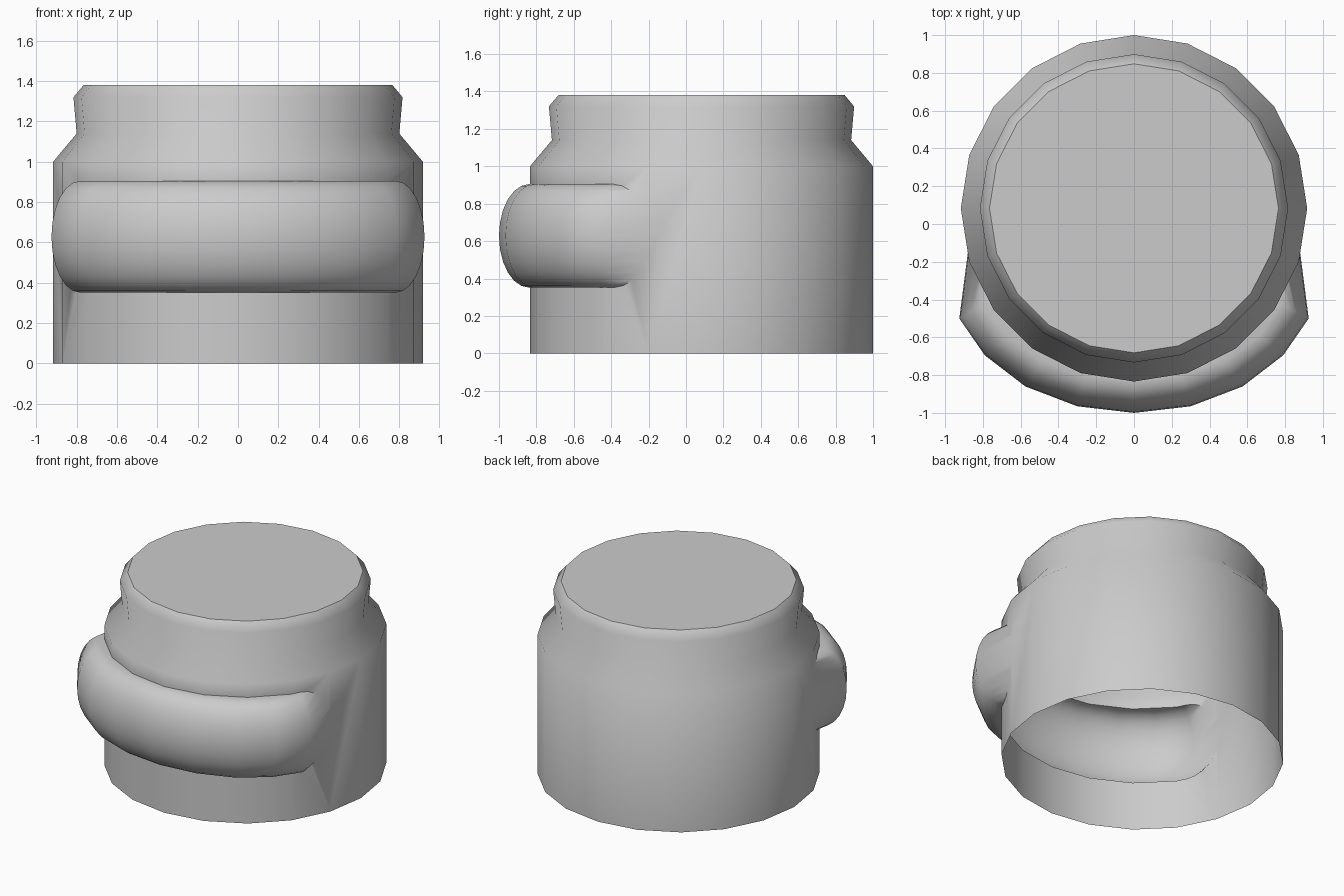
import bpy, bmesh, math

if "Cube" in bpy.data.objects:
    bpy.data.objects.remove(bpy.data.objects["Cube"])

SIDES = 20
CENTER_Y = 0.083


def loft(name, rings):
    """Skin a stack of closed rings and cap both ends."""
    bm = bmesh.new()
    rows = [[bm.verts.new(p) for p in ring] for ring in rings]
    n = len(rows[0])
    for a, b in zip(rows, rows[1:]):
        for i in range(n):
            j = (i + 1) % n
            bm.faces.new((a[i], a[j], b[j], b[i]))
    bm.faces.new(rows[0][::-1])
    bm.faces.new(rows[-1])
    bmesh.ops.recalc_face_normals(bm, faces=bm.faces)
    mesh = bpy.data.meshes.new(name)
    bm.to_mesh(mesh)
    bm.free()
    obj = bpy.data.objects.new(name, mesh)
    bpy.context.collection.objects.link(obj)
    return obj


# Body: straight wall, sloped shoulder, neck and chamfered lid
profile = [(0.917, 0), (0.917, 1.0), (0.80, 1.14), (0.816, 1.32), (0.765, 1.381)]
body_rings = []
for r, z in profile:
    body_rings.append([(r * math.sin(2 * math.pi * i / SIDES),
                        CENTER_Y - r * math.cos(2 * math.pi * i / SIDES), z)
                       for i in range(SIDES)])
body = loft("body", body_rings)

# Visor: curved plan outline, rounded in height by pulling rows inward
half = [(0.30, -0.965), (0.575, -0.86), (0.79, -0.695), (0.925, -0.5), (0.86, 0.0)]
outline = [(-x, y) for x, y in reversed(half)] + [(0, -1.0)] + half
visor_rings = []
ROWS = 12
for k in range(ROWS + 1):
    t = math.pi * (k / ROWS - 0.5)
    inset = 0.162 * (1 - math.cos(t))
    z = 0.628 + 0.277 * math.sin(t)
    visor_rings.append([(x * (1 - inset / math.hypot(x, y)),
                         y * (1 - inset / math.hypot(x, y)), z) for x, y in outline])
visor = loft("visor_cutter", visor_rings)

# Fuse the visor into the body as one shell
mod = body.modifiers.new("visor_union", 'BOOLEAN')
mod.operation = 'UNION'
mod.solver = 'EXACT'
mod.object = visor
bpy.context.view_layer.objects.active = body
body.select_set(True)
bpy.ops.object.modifier_apply(modifier=mod.name)
bpy.data.objects.remove(visor)

# Open the underside
bm = bmesh.new()
bm.from_mesh(body.data)
floor = [f for f in bm.faces if all(v.co.z < 0.001 for v in f.verts)]
bmesh.ops.delete(bm, geom=floor, context='FACES')
bm.to_mesh(body.data)
bm.free()

bpy.ops.object.shade_smooth_by_angle(angle=math.radians(48))
